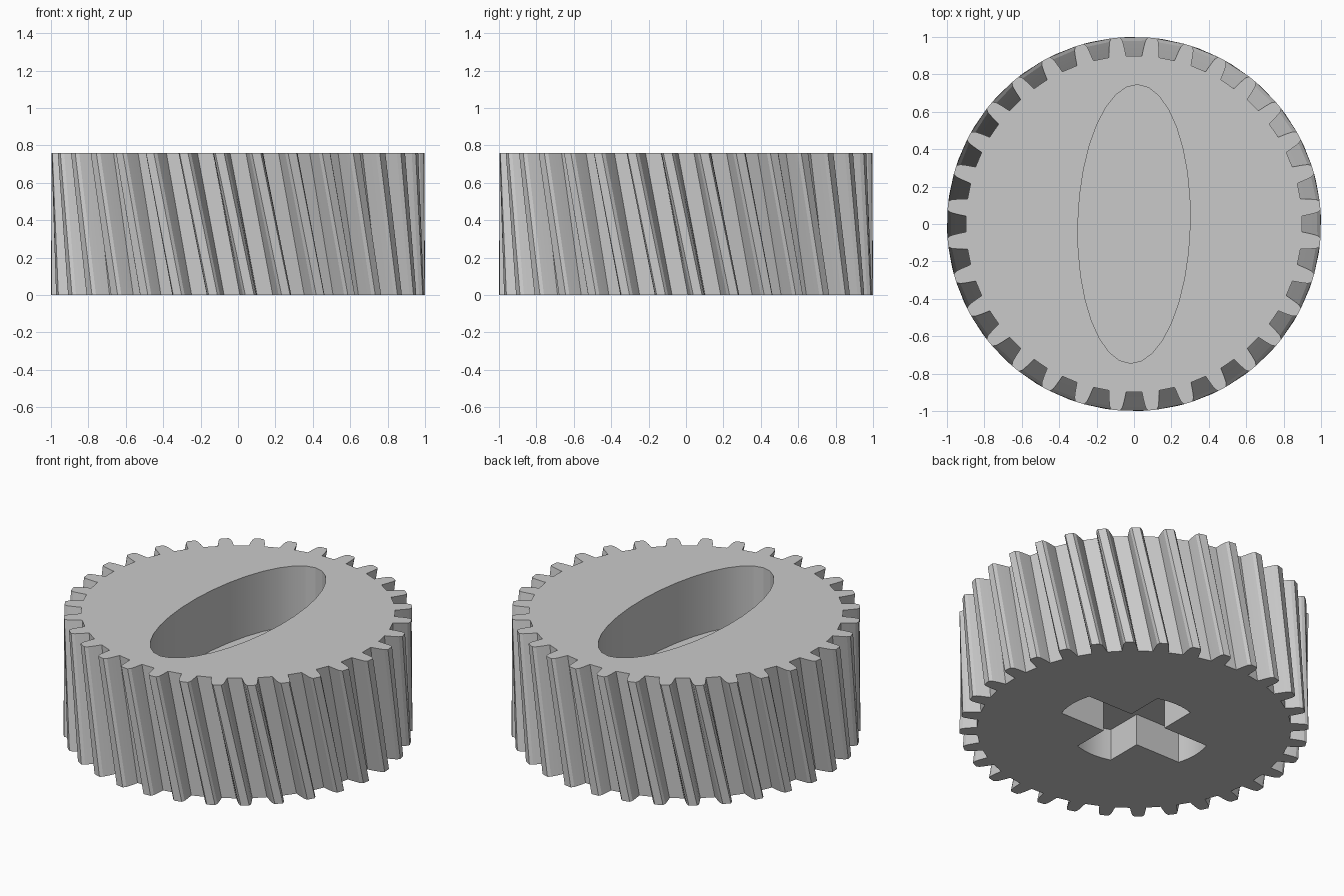
import bpy, bmesh
from math import sin, cos, pi, radians

HEIGHT = 0.76
TEETH = 32
PITCH = 2 * pi / TEETH
TWIST = radians(9.2)         # helix turn from top to bottom

old = bpy.data.objects.get("Cube")
if old:
    bpy.data.objects.remove(old, do_unlink=True)

grey = bpy.data.materials.new("plain_grey")
grey.use_nodes = True
colour = (0.59, 0.59, 0.59, 1)
grey.diffuse_color = colour
grey.node_tree.nodes["Principled BSDF"].inputs["Base Color"].default_value = colour


def prism(name, low, high, z0, z1):
    """Closed solid between two matching outlines."""
    bm = bmesh.new()
    a = [bm.verts.new((x, y, z0)) for x, y in low]
    b = [bm.verts.new((x, y, z1)) for x, y in high]
    n = len(a)
    bm.faces.new(a[::-1])
    bm.faces.new(b)
    for i in range(n):
        j = (i + 1) % n
        bm.faces.new((a[i], a[j], b[j], b[i]))
    mesh = bpy.data.meshes.new(name)
    bm.to_mesh(mesh)
    bm.free()
    mesh.materials.append(grey)
    ob = bpy.data.objects.new(name, mesh)
    bpy.context.collection.objects.link(ob)
    return ob


def turned(x, y, angle):
    c, s = cos(angle), sin(angle)
    return (x * c - y * s, x * s + y * c)


def gear_outline(turn):
    # half tooth: (fraction of pitch from tooth centre, radius)
    half = [(0.26, 0.9), (0.22, 0.945), (0.18, 0.982), (0.12, 1.0)]
    tooth = [(-f, r) for f, r in half] + half[::-1]
    return [turned(r, 0, (k + 0.5 + f) * PITCH + turn)
            for k in range(TEETH) for f, r in tooth]


def cross_outline(w=0.124, steps=6):
    # long arms along x, shorter arms along y, all with bulging ends
    points = []
    for k in range(4):
        reach = 0.355 if k % 2 else 0.438
        for i in range(steps + 1):
            t = 2 * i / steps - 1
            points.append(turned(reach + 0.02 * (1 - t * t), w * t, k * pi / 2))
        points.append(turned(w, w, k * pi / 2))
    return points


def cut(body, cutter):
    cutter.hide_render = True
    mod = body.modifiers.new("recess", "BOOLEAN")
    mod.operation = "DIFFERENCE"
    mod.solver = "EXACT"
    mod.object = cutter
    bpy.context.view_layer.objects.active = body
    bpy.ops.object.modifier_apply(modifier=mod.name)
    bpy.data.objects.remove(cutter, do_unlink=True)


# Helical gear body
gear = prism("helical_gear", gear_outline(TWIST), gear_outline(0), 0, HEIGHT)

# Oval pocket in the top, half the gear deep, turned very slightly
SEGMENTS = 32
oval = [turned(0.3 * cos(2 * pi * i / SEGMENTS), 0.745 * sin(2 * pi * i / SEGMENTS), radians(-1.5))
        for i in range(SEGMENTS)]
cut(gear, prism("oval_cutter", oval, oval, HEIGHT / 2, HEIGHT + 0.1))

# Cross-shaped socket in the underside
cross = cross_outline()
cut(gear, prism("cross_cutter", cross, cross, -0.1, 0.2))

# Smooth curved pocket walls, crisp teeth
bpy.ops.object.select_all(action="DESELECT")
gear.select_set(True)
bpy.context.view_layer.objects.active = gear
bpy.ops.object.shade_smooth_by_angle(angle=radians(20))
